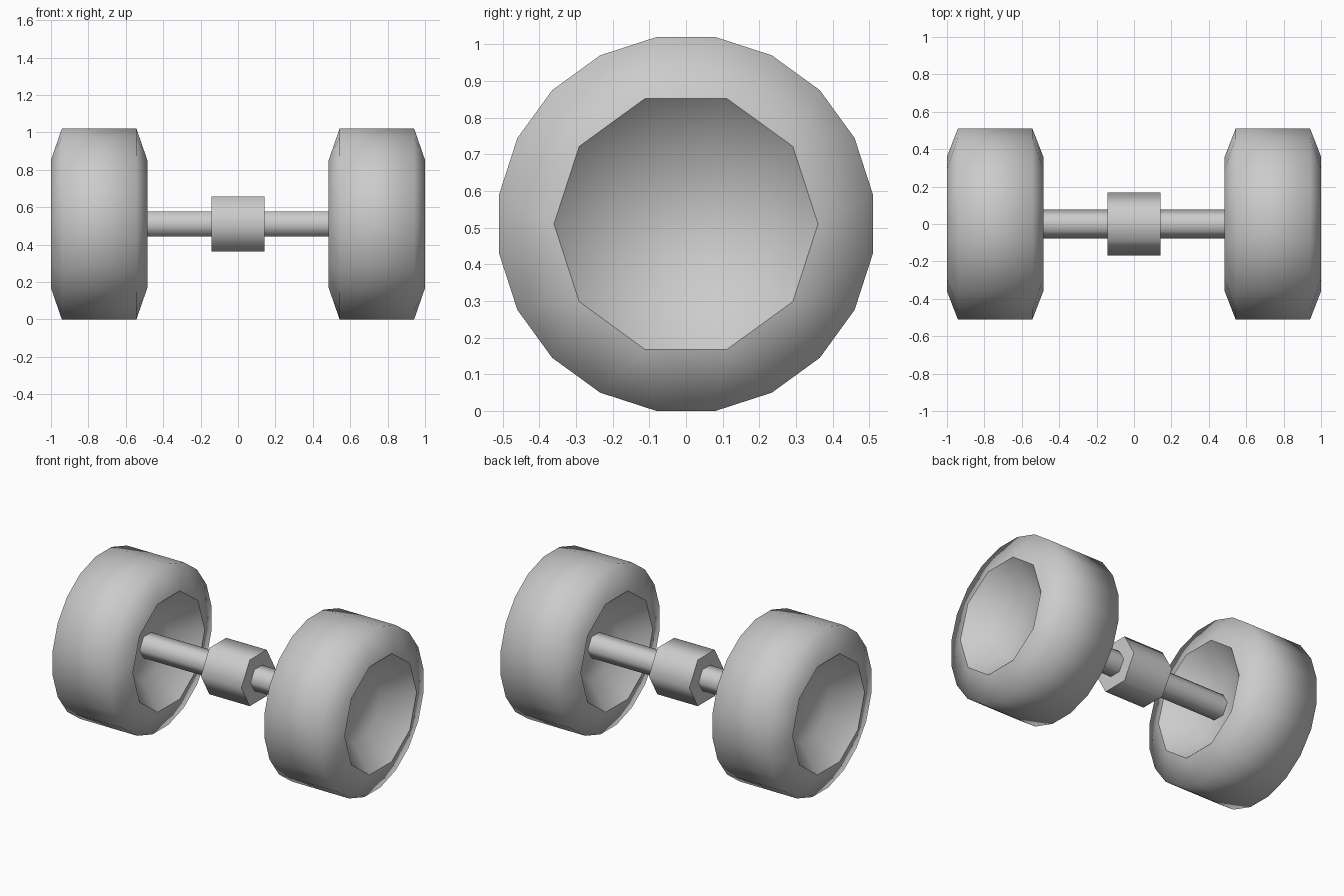
import bpy, bmesh, math

if "Cube" in bpy.data.objects:
    bpy.data.objects.remove(bpy.data.objects["Cube"])

CZ = 0.51  # height of the axle line


def ring(bm, x, r, n, start=0.0):
    return [bm.verts.new((x, r * math.cos(math.radians(start) + 2 * math.pi * i / n),
                          r * math.sin(math.radians(start) + 2 * math.pi * i / n)))
            for i in range(n)]


def bridge(bm, a, b):
    n = len(a)
    for i in range(n):
        bm.faces.new((a[i], a[(i + 1) % n], b[(i + 1) % n], b[i]))


def finish(bm, name, sharp_rings=()):
    bmesh.ops.recalc_face_normals(bm, faces=bm.faces[:])
    for f in bm.faces:
        f.smooth = True
    for vs in sharp_rings:
        for i, v in enumerate(vs):
            e = bm.edges.get((v, vs[(i + 1) % len(vs)]))
            if e:
                e.smooth = False
    me = bpy.data.meshes.new(name)
    bm.to_mesh(me)
    bm.free()
    ob = bpy.data.objects.new(name, me)
    ob.location.z = CZ
    bpy.context.collection.objects.link(ob)
    return ob


def hex_bar(name, half, r):
    bm = bmesh.new()
    a, b = ring(bm, -half, r, 6), ring(bm, half, r, 6)
    bridge(bm, a, b)
    bm.faces.new(a)
    bm.faces.new(b)
    return finish(bm, name, (a, b))


# Wheels: 20-sided tread, chamfered to a 10-sided rim, dished on both sides
bm = bmesh.new()
treads, rims = [], []
for tread_x, rim_x, floor_x in ((0.942, 1.0, 0.85), (0.543, 0.485, 0.635)):
    tread = ring(bm, tread_x, 0.516, 20, 9)
    rim = ring(bm, rim_x, 0.36, 10)
    dish = ring(bm, floor_x, 0.21, 10)
    for k in range(10):
        bm.faces.new((rim[k], tread[2 * k - 1], tread[2 * k]))
        bm.faces.new((rim[k], tread[2 * k], tread[2 * k + 1], rim[(k + 1) % 10]))
    bridge(bm, rim, dish)
    bm.faces.new(dish)
    treads.append(tread)
    rims.append(rim)
bridge(bm, *treads)
wheels = finish(bm, "wheels", rims)
wheels.modifiers.new("Mirror", "MIRROR").use_axis = (True, False, False)

# Axle and centre hub
hex_bar("axle", 0.64, 0.0775)
hex_bar("hub", 0.142, 0.169)
